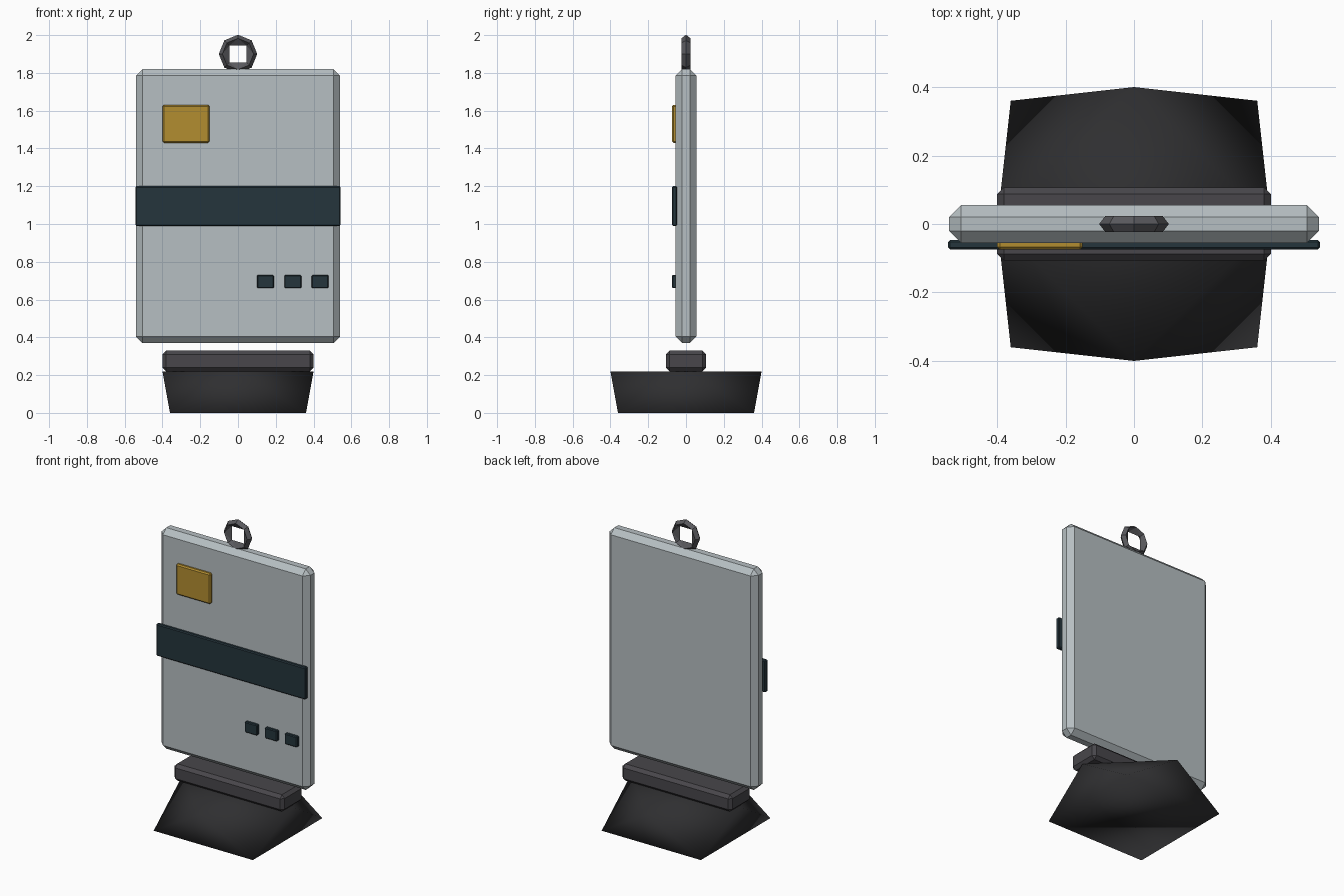
import bpy, bmesh
from math import cos, sin, pi

if "Cube" in bpy.data.objects:
    bpy.data.objects.remove(bpy.data.objects["Cube"])


def material(name, rgb):
    m = bpy.data.materials.new(name)
    m.diffuse_color = (*rgb, 1)
    m.use_nodes = True
    m.node_tree.nodes["Principled BSDF"].inputs["Base Color"].default_value = m.diffuse_color
    return m


PALE = material("pale_plastic", (0.47, 0.52, 0.54))
DARK = material("dark_teal", (0.018, 0.035, 0.045))
GOLD = material("gold", (0.45, 0.27, 0.03))
BLACK = material("black_base", (0.028, 0.028, 0.03))
GREY = material("dark_grey", (0.065, 0.062, 0.07))
METAL = material("ring_metal", (0.1, 0.1, 0.11))


def finish(name, bm, mat, smooth=False):
    bmesh.ops.recalc_face_normals(bm, faces=bm.faces)
    me = bpy.data.meshes.new(name)
    bm.to_mesh(me)
    bm.free()
    me.materials.append(mat)
    for p in me.polygons:
        p.use_smooth = smooth
    ob = bpy.data.objects.new(name, me)
    bpy.context.collection.objects.link(ob)
    return ob


def box(name, x, y, z, bevel, mat):
    """Chamfered box from (min, max) ranges."""
    bm = bmesh.new()
    bmesh.ops.create_cube(bm, size=1)
    for v in bm.verts:
        v.co = [r[0] if c < 0 else r[1] for c, r in zip(v.co, (x, y, z))]
    bmesh.ops.bevel(bm, geom=bm.edges[:], offset=bevel, segments=1,
                    profile=0.5, affect='EDGES')
    return finish(name, bm, mat)


# Card with its front details
FRONT = (-0.075, -0.047)
box("card", (-0.54, 0.54), (-0.055, 0.055), (0.37, 1.82), 0.034, PALE)
box("stripe", (-0.543, 0.543), FRONT, (0.99, 1.20), 0.006, DARK)
box("chip", (-0.40, -0.15), FRONT, (1.43, 1.63), 0.008, GOLD)
for i in range(3):
    cx = 0.145 + 0.145 * i
    box(f"marker_{i + 1}", (cx - 0.045, cx + 0.045), FRONT, (0.66, 0.73), 0.005, DARK)

# Clamp bar on the base
box("clamp_bar", (-0.40, 0.40), (-0.107, 0.107), (0.22, 0.33), 0.02, GREY)

# Twisted base: square foot, diamond-turned top
bm = bmesh.new()
foot = [bm.verts.new((0.36 * sx, 0.36 * sy, 0))
        for sx, sy in ((1, 1), (-1, 1), (-1, -1), (1, -1))]
top = [bm.verts.new((0.4 * cos(k * pi / 2), 0.4 * sin(k * pi / 2), 0.22))
       for k in range(4)]
bm.faces.new(foot)
bm.faces.new(top)
for k in range(4):
    n = (k + 1) % 4
    bm.faces.new((foot[k], top[n], top[k]))
    bm.faces.new((foot[k], foot[n], top[n]))
finish("base", bm, BLACK, smooth=True)

# Hanging ring: eight-sided outside, four-cornered hole
bm = bmesh.new()


def loop(radius, y, n, start=0.0):
    return [bm.verts.new((radius * cos(start + 2 * pi * k / n), y,
                          1.9 + radius * sin(start + 2 * pi * k / n)))
            for k in range(n)]


outer = loop(0.102, 0, 8)
hole = loop(0.064, 0, 4, pi / 4)
for side in (-0.024, 0.024):
    mid = loop(0.083, side, 8)
    for k in range(8):
        n = (k + 1) % 8
        bm.faces.new((outer[k], outer[n], mid[n], mid[k]))
    for q in range(4):
        a, b = 2 * q + 1, (2 * q + 2) % 8
        c = (2 * q + 3) % 8
        bm.faces.new((mid[a], mid[b], hole[q]))
        bm.faces.new((mid[b], mid[c], hole[(q + 1) % 4]))
        bm.faces.new((mid[b], hole[(q + 1) % 4], hole[q]))
finish("hanging_ring", bm, METAL)
